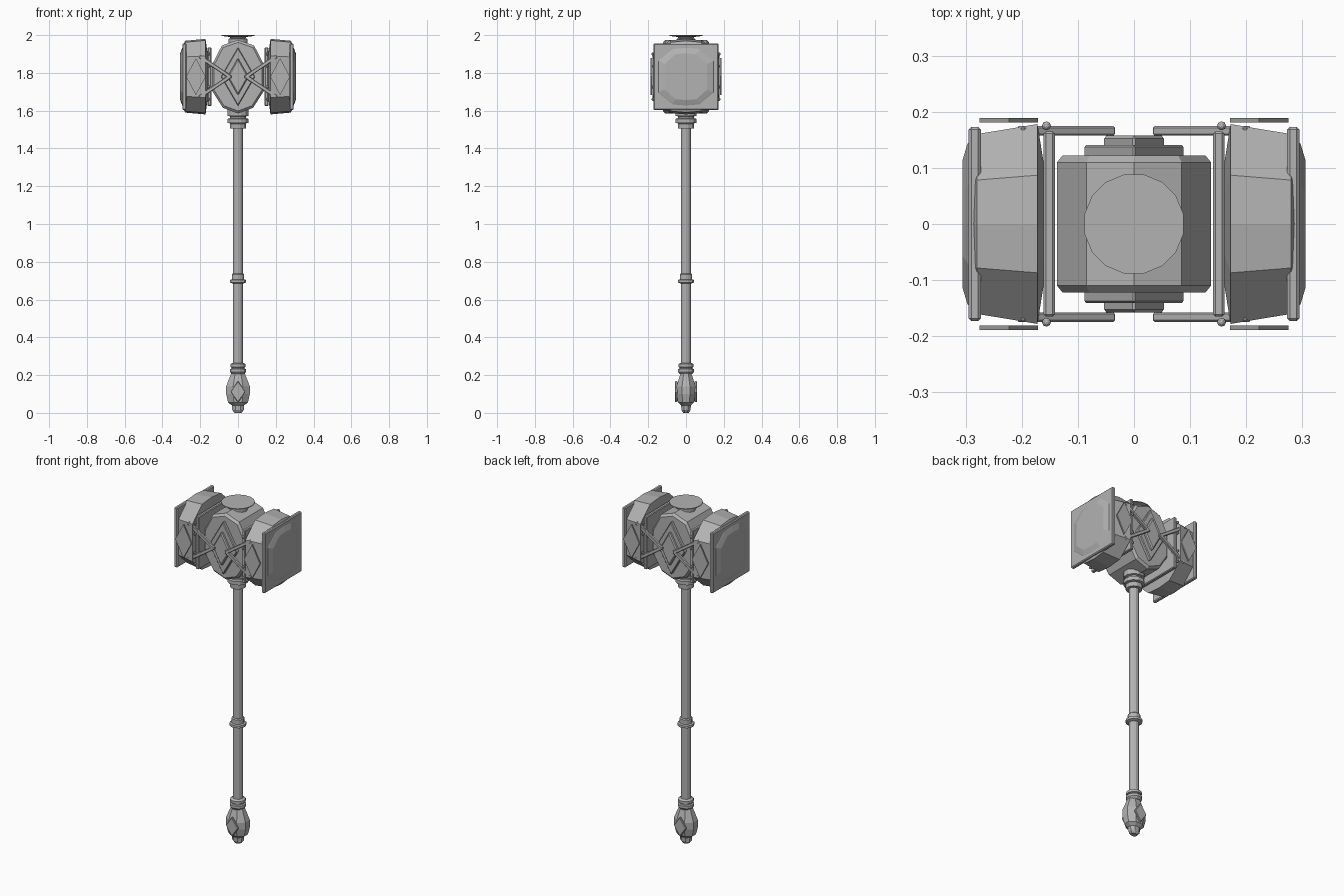
import bpy, bmesh, math
from mathutils import Matrix

cube = bpy.data.objects.get("Cube")
if cube:
    bpy.data.objects.remove(cube, do_unlink=True)

GREY = (0.45, 0.45, 0.45, 1)
metal = bpy.data.materials.new("plain_grey")
metal.diffuse_color = GREY
metal.use_nodes = True
metal.node_tree.nodes["Principled BSDF"].inputs["Base Color"].default_value = GREY

HEAD_Z = 1.78


def finish(name, bm, bevel=0):
    bmesh.ops.recalc_face_normals(bm, faces=bm.faces)
    mesh = bpy.data.meshes.new(name)
    bm.to_mesh(mesh)
    bm.free()
    mesh.materials.append(metal)
    obj = bpy.data.objects.new(name, mesh)
    bpy.context.collection.objects.link(obj)
    if bevel:
        mod = obj.modifiers.new("edge_bevel", "BEVEL")
        mod.width = bevel
        mod.segments = 1
    return obj


def loft(name, rings, bevel=0):
    """Skin a row of equal closed rings and cap both ends."""
    bm = bmesh.new()
    loops = [[bm.verts.new(p) for p in ring] for ring in rings]
    n = len(loops[0])
    for a, b in zip(loops, loops[1:]):
        for i in range(n):
            j = (i + 1) % n
            bm.faces.new((a[i], a[j], b[j], b[i]))
    bm.faces.new(loops[0])
    bm.faces.new(loops[-1])
    return finish(name, bm, bevel)


def turned(name, profile, sides, flatten=1):
    """Faceted lathe shape from (radius, z) pairs."""
    angles = [math.tau * (i + 0.5) / sides for i in range(sides)]
    return loft(name, [[(r * math.cos(a), r * flatten * math.sin(a), z) for a in angles]
                       for r, z in profile])


def slab(name, outline, y0, y1, bevel=0):
    """Extrude an (x, z) outline along y."""
    return loft(name, [[(x, y, z) for x, z in outline] for y in (y0, y1)], bevel)


def diamond(cx, cz, w, h):
    return [(cx - w, cz), (cx, cz + h), (cx + w, cz), (cx, cz - h)]


def box(name, centre, size, bevel=0, tilt=0):
    bm = bmesh.new()
    bmesh.ops.create_cube(bm, size=1, matrix=Matrix.Diagonal((*size, 1)))
    obj = finish(name, bm, bevel)
    obj.location = centre
    obj.rotation_euler.y = tilt
    return obj


# Pommel, grip, shaft and their rings
turned("pommel", [(0.02, 0), (0.033, 0.015), (0.035, 0.04), (0.057, 0.055),
                  (0.068, 0.1), (0.068, 0.14), (0.038, 0.212)], 8, 0.8)
turned("shaft", [(0.027, 0.2), (0.027, 1.62)], 12)
turned("grip", [(0.0272, 0.24), (0.0272, 0.69)], 12)
turned("grip_lower_ring", [(0.034, 0.205), (0.044, 0.217), (0.044, 0.232), (0.035, 0.235),
                           (0.035, 0.24), (0.042, 0.243), (0.042, 0.258), (0.03, 0.265)], 12)
turned("grip_upper_ring", [(0.03, 0.685), (0.045, 0.69), (0.045, 0.704), (0.034, 0.707),
                           (0.034, 0.733), (0.028, 0.738)], 12)
turned("head_collar", [(0.044, 1.505), (0.045, 1.53), (0.04, 1.532), (0.057, 1.535),
                       (0.057, 1.557), (0.045, 1.56), (0.045, 1.57), (0.057, 1.573),
                       (0.057, 1.61)], 12)

# Head core with chamfered front and back
half = [(0, 0.195), (0.085, 0.165), (0.137, 0.065), (0.137, -0.075), (0.08, -0.165), (0, -0.195)]
core = half + [(-x, z) for x, z in half[-2:0:-1]]
loft("head_core", [[(x * s, y, HEAD_Z + z * s) for x, z in core]
                   for y, s in ((-0.122, 0.93), (-0.11, 1), (0.11, 1), (0.122, 0.93))])

# Flared cap on top
turned("top_cap", [(0.052, 1.94), (0.052, 1.98), (0.04, 1.983), (0.045, 1.99),
                   (0.09, 1.996), (0.09, 2.0)], 16)

# Striking block cross-section (y, z) and stations (x, y scale, z scale)
section = [(0, 0.2), (0.087, 0.192), (0.178, 0.11), (0.178, -0.11), (0.087, -0.192),
           (0, -0.2), (-0.087, -0.192), (-0.178, -0.11), (-0.178, 0.11), (-0.087, 0.192)]
stations = [(0.155, 0.4, 0.4), (0.172, 1, 1), (0.28, 0.9, 0.95),
            (0.297, 0.8, 0.74), (0.306, 0.63, 0.62)]

for side, sx in (("left", 1), ("right", -1)):
    loft(side + "_striking_block",
         [[(sx * x, y * ky, HEAD_Z + z * kz) for y, z in section] for x, ky, kz in stations])
    box(side + "_outer_plate", (sx * 0.284, 0, HEAD_Z), (0.022, 0.346, 0.352), 0.005)
    box(side + "_inner_plate", (sx * 0.151, 0, HEAD_Z), (0.02, 0.33, 0.31), 0.004)

# Front and back ornaments
for face, sy in (("front", -1), ("back", 1)):
    slab(face + "_large_diamond", diamond(0, HEAD_Z, 0.09, 0.155), sy * 0.11, sy * 0.141, 0.004)
    slab(face + "_small_diamond", diamond(0, HEAD_Z, 0.056, 0.1), sy * 0.13, sy * 0.158, 0.006)
    slab(face + "_pommel_diamond", diamond(0, 0.112, 0.04, 0.058), sy * 0.045, sy * 0.058, 0.003)
    for side, sx in (("left", 1), ("right", -1)):
        label = face + "_" + side
        slab(label + "_block_diamond", diamond(sx * 0.223, HEAD_Z, 0.052, 0.098),
             sy * 0.181, sy * 0.189)
        # Crossed bars that meet near the middle
        for level, sz in (("upper", 1), ("lower", -1)):
            dx, dz = 0.166, 0.112
            box(label + "_" + level + "_bar",
                (sx * 0.121, sy * 0.166, HEAD_Z + sz * (dz / 2 - 0.004)),
                (math.hypot(dx, dz), 0.017, 0.02), 0.003, -math.atan2(sz * dz, sx * dx))
            # Rivets on the inner plate edge
            for h in (0.055, 0.12):
                bm = bmesh.new()
                bmesh.ops.create_uvsphere(bm, u_segments=8, v_segments=6, radius=0.008)
                rivet = finish(label + "_" + level + "_rivet", bm)
                rivet.location = (sx * 0.156, sy * 0.175, HEAD_Z + sz * h)
